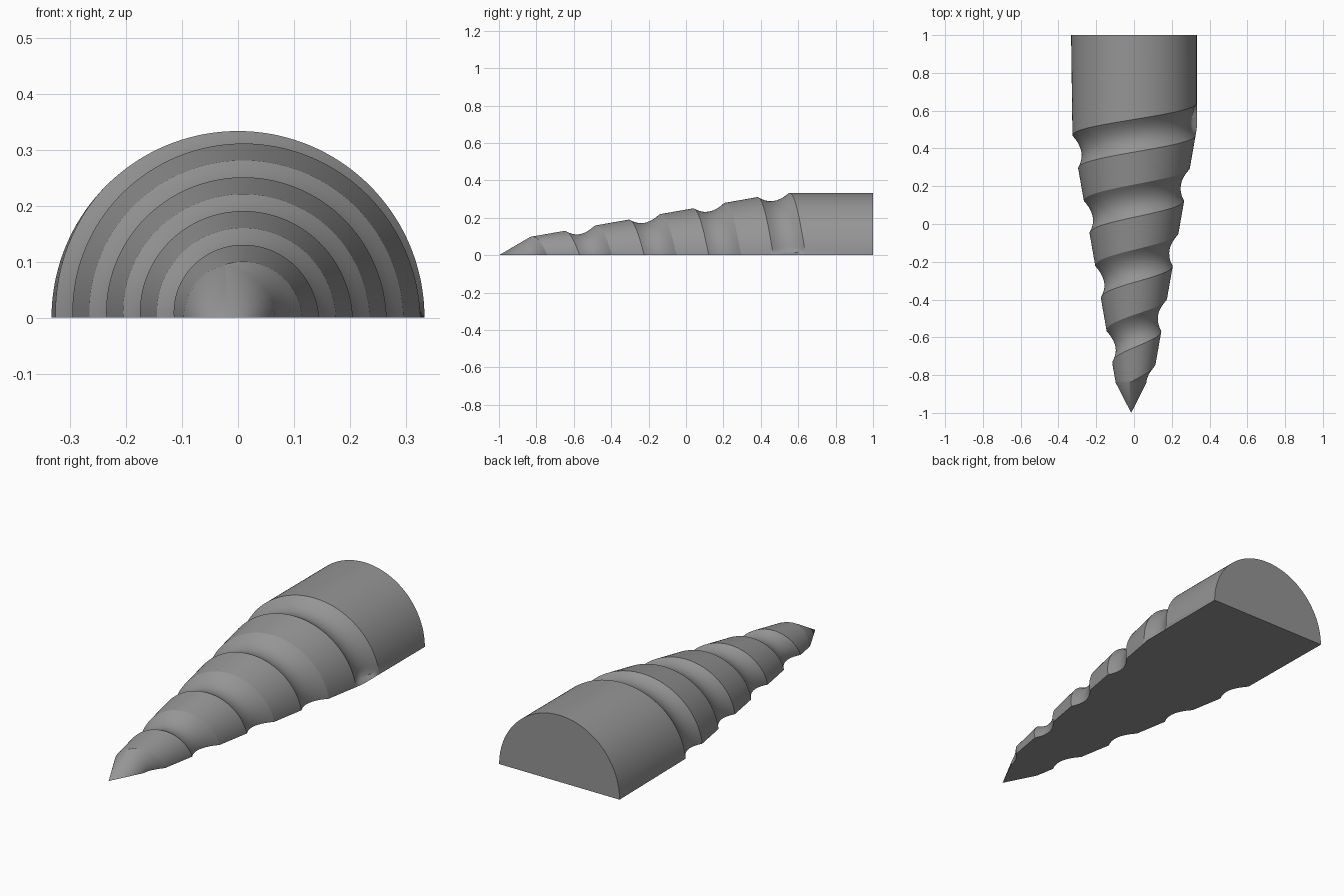
import bpy, bmesh, math

if "Cube" in bpy.data.objects:
    bpy.data.objects.remove(bpy.data.objects["Cube"])

PITCH = 0.345          # helix advance per turn
GROOVE = 0.173         # groove width along the axis
TOP = 0.64             # upper end of the last groove at angle 0
NECK, BACK = -0.84, 1.0
COLS, STEPS = 72, 10   # columns round the half circle, rows per groove or land


def envelope(y):
    # tapered body running into a straight shank
    return min(0.333, 0.097 + 0.175 * (y - NECK))


def radius(s, y, ang):
    # body radius with a scooped helical groove
    d = TOP - s
    phase = d % PITCH
    if d < -1e-6 or phase >= GROOVE:
        return envelope(y)
    t = phase / GROOVE
    low, high = envelope(y - (1 - t) * GROOVE), envelope(y + t * GROOVE)
    chord = high * (1 - t) + low * t
    depth = 0.032 * 4 * t * (1 - t)
    # rounded run-out of the last groove
    fade = 1.0
    if d < GROOVE:
        u = min(1, ang / 0.14)
        fade = math.sqrt(1 - (1 - u) ** 2)
    return envelope(y) * (1 - fade) + (chord - depth) * fade


bm = bmesh.new()

# helical rows from the shank down to the neck
rows = [None]
s = TOP
while s > NECK - 0.03:
    rows.append(s)
    step = GROOVE if (TOP - s + 1e-6) % PITCH < GROOVE - 1e-4 else PITCH - GROOVE
    s -= step / STEPS

grid = []
for row in rows:
    ring = []
    for i in range(COLS + 1):
        ang = math.pi * i / COLS
        shift = PITCH * ang / (2 * math.pi)
        y = BACK if row is None else max(row - shift, NECK)
        r = radius(y + shift, y, ang)
        z = 0.0 if i in (0, COLS) else r * math.sin(ang)
        ring.append(bm.verts.new((r * math.cos(ang), y, z)))
    grid.append(ring)
for a, b in zip(grid, grid[1:]):
    for i in range(COLS):
        bm.faces.new((a[i], a[i + 1], b[i + 1], b[i]))

# pointed tip, slightly off centre
apex = bm.verts.new((-0.015, -1, 0))
for i in range(COLS):
    bm.faces.new((grid[-1][i], grid[-1][i + 1], apex))
bmesh.ops.remove_doubles(bm, verts=bm.verts, dist=1e-5)

# flat back end and flat underside
back = sorted((v for v in bm.verts if v.co.y > BACK - 1e-4), key=lambda v: v.co.x)
bm.faces.new(back)
base = [v for v in bm.verts if v.co.z < 1e-6]
right = sorted((v for v in base if v.co.x > 0), key=lambda v: v.co.y)
left = sorted((v for v in base if v.co.x < 0), key=lambda v: -v.co.y)
bm.faces.new(right + left)
bmesh.ops.recalc_face_normals(bm, faces=bm.faces)

mesh = bpy.data.meshes.new("half_drill")
bm.to_mesh(mesh)
bm.free()
drill = bpy.data.objects.new("half_drill", mesh)
bpy.context.collection.objects.link(drill)

grey = bpy.data.materials.new("grey")
grey.diffuse_color = (0.3, 0.3, 0.3, 1)
grey.use_nodes = True
grey.node_tree.nodes["Principled BSDF"].inputs["Base Color"].default_value = grey.diffuse_color
mesh.materials.append(grey)

bpy.context.view_layer.objects.active = drill
drill.select_set(True)
bpy.ops.object.shade_smooth_by_angle(angle=math.radians(30))
